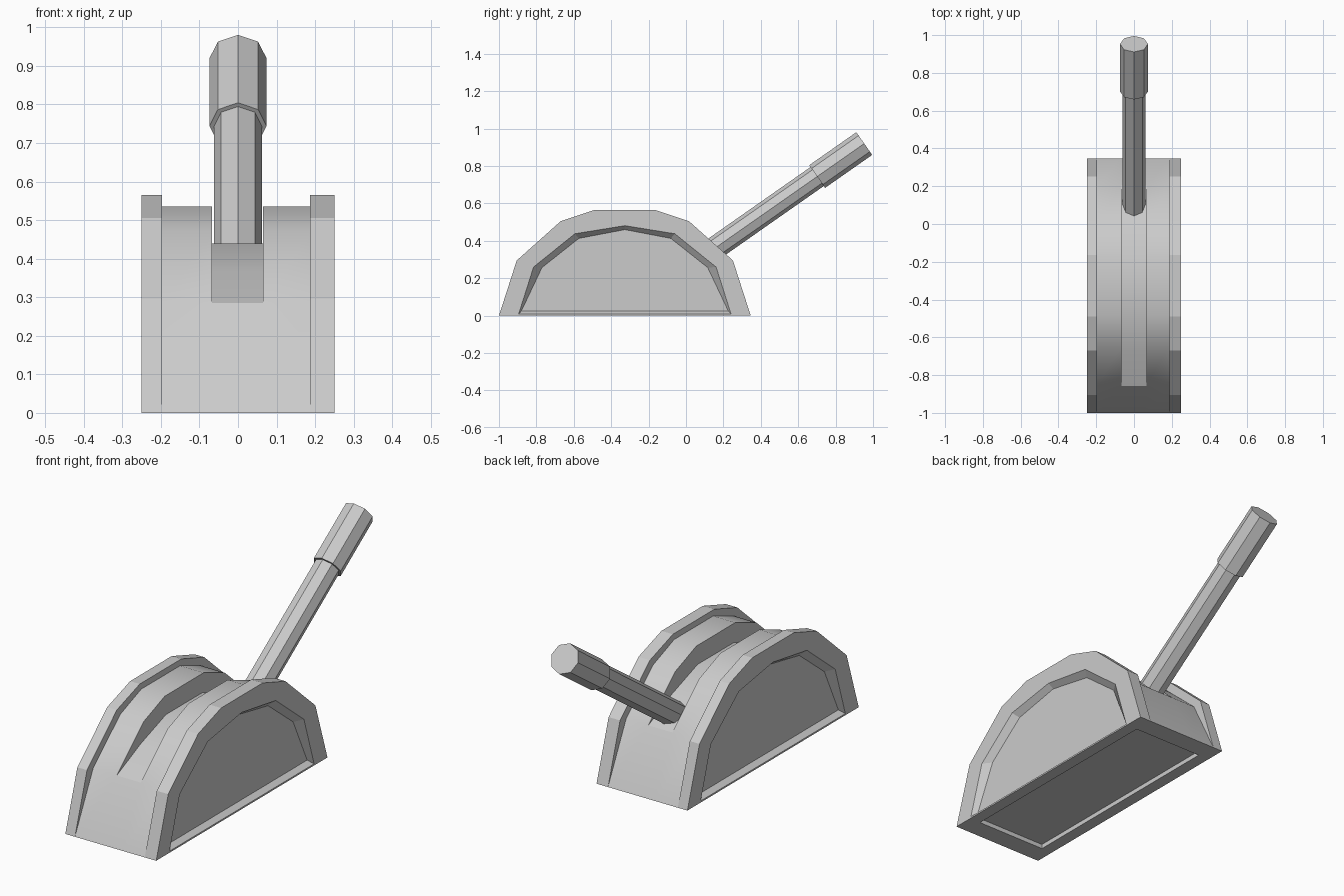
import bpy, bmesh, math
from mathutils import Matrix, Vector

if "Cube" in bpy.data.objects:
    bpy.data.objects.remove(bpy.data.objects["Cube"])

grey = bpy.data.materials.new("plain_grey")
grey.diffuse_color = (0.6, 0.6, 0.6, 1)
grey.use_nodes = True
grey.node_tree.nodes["Principled BSDF"].inputs["Base Color"].default_value = grey.diffuse_color
MID = -0.327  # centre line of the housing along y


def arch(half):
    """Mirror half a (y, z) profile about the housing centre line."""
    return half + [(2 * MID - y, z) for y, z in reversed(half)]


def finish(name, bm, smooth=False):
    bmesh.ops.remove_doubles(bm, verts=bm.verts, dist=1e-5)
    bmesh.ops.recalc_face_normals(bm, faces=bm.faces)
    mesh = bpy.data.meshes.new(name)
    bm.to_mesh(mesh)
    bm.free()
    mesh.materials.append(grey)
    ob = bpy.data.objects.new(name, mesh)
    bpy.context.collection.objects.link(ob)
    if smooth:
        bpy.ops.object.select_all(action='DESELECT')
        ob.select_set(True)
        bpy.context.view_layer.objects.active = ob
        bpy.ops.object.shade_smooth_by_angle(angle=math.radians(35))
    return ob


def loft(bm, loops, cap_first=False, cap_last=False):
    """Skin a chain of closed loops, leaving out faces lying on the ground."""
    rings = [[bm.verts.new(p) for p in loop] for loop in loops]
    for a, b in zip(rings, rings[1:]):
        for i in range(len(a)):
            j = (i + 1) % len(a)
            quad = [a[i], a[j], b[j], b[i]]
            if max(v.co.z for v in quad) < 1e-4 and len(a) == 8:
                continue
            unique = []
            for v in quad:
                if all((v.co - u.co).length > 1e-5 for u in unique):
                    unique.append(v)
            if len(unique) > 2:
                bm.faces.new(unique)
    if cap_first:
        bm.faces.new(rings[0])
    if cap_last:
        bm.faces.new(rings[-1])


def at(x, profile):
    return [(x, y, z) for y, z in profile]


# Housing cross-sections
rim = arch([(-1, 0), (-0.905, 0.295), (-0.67, 0.505), (-0.49, 0.565)])
drum = arch([(-1, 0), (-0.857, 0.285), (-0.645, 0.472), (-0.48, 0.535)])
floor = arch([(-1, 0), (-0.857, 0.285), (-0.67, 0.37), (-0.47, 0.44)])
recess = arch([(-0.895, 0.008), (-0.815, 0.26), (-0.594, 0.438), (MID, 0.481)])
panel = arch([(-0.88, 0.025), (-0.77, 0.257), (-0.573, 0.413), (MID, 0.46)])

# Rimmed side cheeks with a recessed panel
for name, side, inner in (("left_cheek", -1, -0.197), ("right_cheek", 1, 0.187)):
    bm = bmesh.new()
    loops = [at(side * 0.222, panel), at(side * 0.25, recess),
             at(side * 0.25, rim), at(inner, rim), at(inner, drum)]
    rings_panel = [p for i, p in enumerate(loops[0]) if i != 4]
    loft(bm, loops)
    bm.faces.new([bm.verts.new(p) for p in rings_panel])
    finish(name, bm)

# Curved drum with the lever slot sunk into it
bm = bmesh.new()
loft(bm, [at(-0.197, drum), at(-0.067, drum), at(-0.067, floor),
          at(0.065, floor), at(0.065, drum), at(0.187, drum)])
finish("slotted_drum", bm, smooth=True)


# Underside frame with a shallow recess
def rect(x, y0, y1, z):
    return [(-x, y0, z), (x, y0, z), (x, y1, z), (-x, y1, z)]


bm = bmesh.new()
loft(bm, [rect(0.25, -1, 0.346, 0), rect(0.19, -0.9, 0.246, 0),
          rect(0.19, -0.9, 0.246, 0.022)], cap_last=True)
for f in bm.faces:
    f.normal_update()
under = finish("underside", bm)
if sum(p.normal.z * p.area for p in under.data.polygons) > 0:
    under.data.flip_normals()

# Octagonal lever: shaft and thicker grip along one tilted axis
axis = Vector((0, math.cos(math.radians(35)), math.sin(math.radians(35))))
tip = Vector((0, 0.953, 0.92))


def lever_part(name, radius, start, end):
    bm = bmesh.new()
    bmesh.ops.create_cone(bm, cap_ends=True, segments=8, radius1=radius,
                          radius2=radius, depth=end - start)
    spot = tip + axis * (start + end) / 2
    turn = Matrix.Rotation(math.radians(-55), 4, 'X')
    bm.transform(Matrix.Translation(spot) @ turn)
    finish(name, bm)


lever_part("lever_shaft", 0.062, -1.08, -0.29)
lever_part("lever_grip", 0.074, -0.307, 0)
